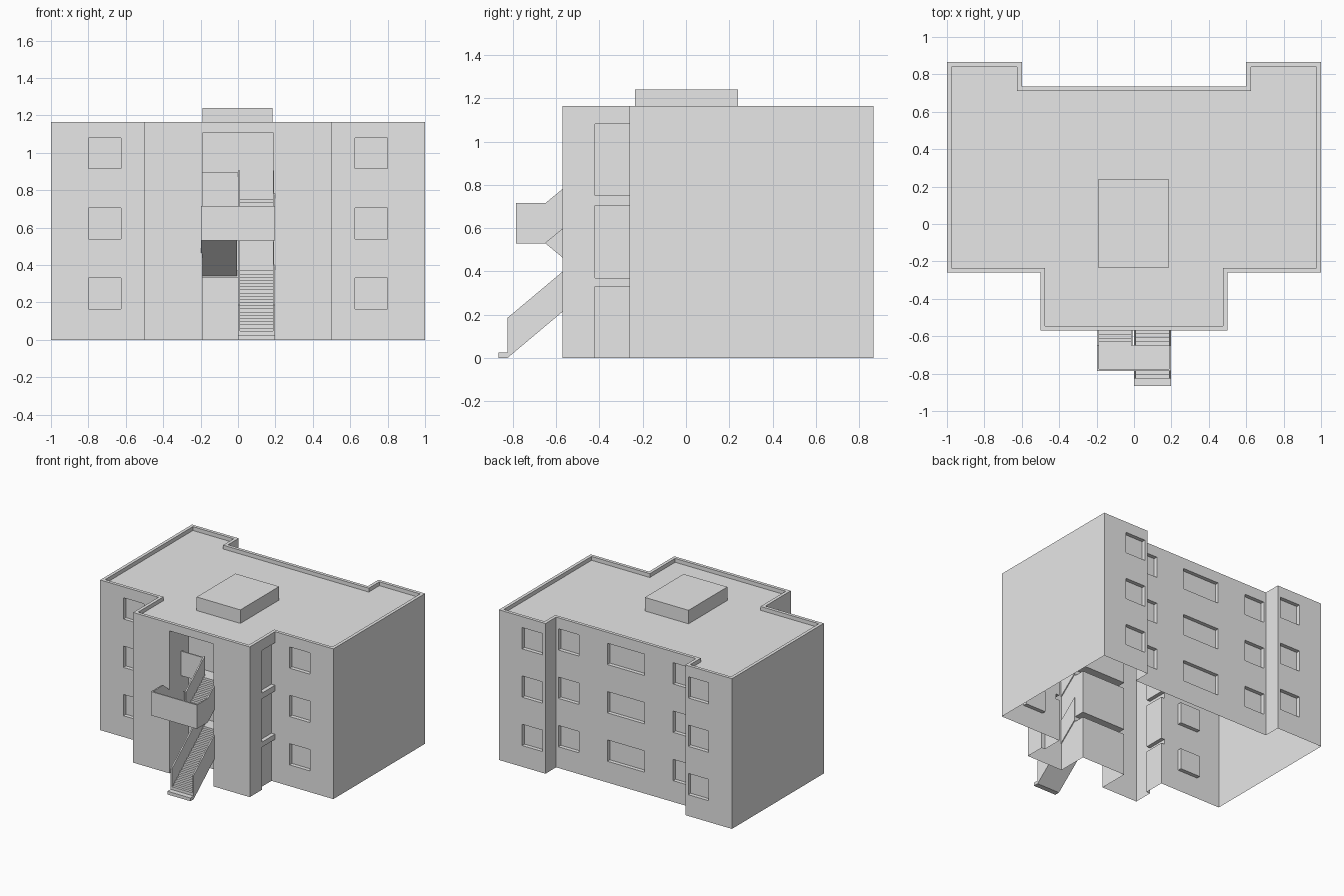
import bpy
import bmesh
from mathutils import Vector

cube = bpy.data.objects.get("Cube")
if cube:
    bpy.data.objects.remove(cube, do_unlink=True)

GREY = (0.8, 0.8, 0.8, 1.0)
concrete = bpy.data.materials.new("plain_grey")
concrete.use_nodes = True
concrete.diffuse_color = GREY
concrete.node_tree.nodes["Principled BSDF"].inputs["Base Color"].default_value = GREY


def finish(name, bm):
    bmesh.ops.recalc_face_normals(bm, faces=bm.faces)
    mesh = bpy.data.meshes.new(name)
    bm.to_mesh(mesh)
    bm.free()
    mesh.materials.append(concrete)
    obj = bpy.data.objects.new(name, mesh)
    bpy.context.scene.collection.objects.link(obj)
    return obj


def add_prism(bm, points, move):
    """Extrude a closed 3D outline along a vector."""
    face = bm.faces.new([bm.verts.new(p) for p in points])
    new = bmesh.ops.extrude_face_region(bm, geom=[face], use_keep_orig=True)["geom"]
    verts = [v for v in new if isinstance(v, bmesh.types.BMVert)]
    bmesh.ops.translate(bm, verts=verts, vec=Vector(move))


def add_box(bm, x, y, z):
    outline = [(x[0], y[0], z[0]), (x[1], y[0], z[0]), (x[1], y[1], z[0]), (x[0], y[1], z[0])]
    add_prism(bm, outline, (0, 0, z[1] - z[0]))


def boxes(name, *specs):
    bm = bmesh.new()
    for spec in specs:
        add_box(bm, *spec)
    return finish(name, bm)


def side_profile(bm, outline, x):
    """Extrude a (y, z) outline across x."""
    add_prism(bm, [(x[0], y, z) for y, z in outline], (x[1] - x[0], 0, 0))


# Main dimensions
TOP, ROOF, RIM = 1.165, 1.135, 0.025
FRONT, SHOULDER, BACK, NOTCH = -0.57, -0.26, 0.865, 0.735
CORRIDOR, CORE_BACK = -0.42, -0.335
CORE = (-0.19, 0.19)
DEPTH = 0.03
WINDOW_Z = [(0.165, 0.33), (0.54, 0.705), (0.915, 1.08)]
LEVEL_Z = [(-0.1, 0.33), (0.37, 0.705), (0.75, 1.08)]


def footprint(inset, z):
    half = [(0.5 - inset, FRONT + inset), (0.5 - inset, SHOULDER + inset),
            (1 - inset, SHOULDER + inset), (1 - inset, BACK - inset),
            (0.6 + inset, BACK - inset), (0.6 + inset, NOTCH - inset)]
    return [(x, y, z) for x, y in half] + [(-x, y, z) for x, y in reversed(half)]


def mirrored(span):
    return [span, (-span[1], -span[0])]


# Building shell
bm = bmesh.new()
add_prism(bm, footprint(0, 0), (0, 0, TOP))
building = finish("building_shell", bm)

# Cutters: sunken roof, windows, stair core and its floors, side recesses
bm = bmesh.new()
add_prism(bm, footprint(RIM, ROOF), (0, 0, 0.2))
cutters = [finish("roof_cutter", bm)]

openings = []
for z in WINDOW_Z:
    for x in mirrored((0.625, 0.8)):
        openings.append((x, (SHOULDER - 0.03, SHOULDER + DEPTH), z))
        openings.append((x, (BACK - DEPTH, BACK + 0.03), z))
    for x in mirrored((0.405, 0.58)) + [(-0.16, 0.16)]:
        openings.append((x, (NOTCH - DEPTH, NOTCH + 0.03), z))
cutters.append(boxes("window_cutter", *openings))
cutters.append(boxes("core_cutter", (CORE, (FRONT - 0.1, CORRIDOR), (-0.1, 1.105))))
floors = [(CORE, (CORRIDOR - 0.05, CORE_BACK), z) for z in LEVEL_Z[:2]]
floors.append((CORE, (CORRIDOR - 0.05, CORE_BACK), (0.75, 1.105)))
cutters.append(boxes("floor_cutter", *floors))
recesses = [(x, (CORRIDOR, SHOULDER), z) for z in LEVEL_Z for x in mirrored((0.47, 0.55))]
cutters.append(boxes("side_recess_cutter", *recesses))

for cutter in cutters:
    cutter.hide_render = True
    mod = building.modifiers.new(cutter.name, "BOOLEAN")
    mod.operation = "DIFFERENCE"
    mod.solver = "EXACT"
    mod.object = cutter

bpy.context.view_layer.update()
graph = bpy.context.evaluated_depsgraph_get()
cut_mesh = bpy.data.meshes.new_from_object(building.evaluated_get(graph))
building.modifiers.clear()
building.data = cut_mesh
for cutter in cutters:
    bpy.data.objects.remove(cutter, do_unlink=True)

# The shell is open underneath
bm = bmesh.new()
bm.from_mesh(cut_mesh)
underside = [f for f in bm.faces if all(abs(v.co.z) < 0.001 for v in f.verts)]
bmesh.ops.delete(bm, geom=underside, context="FACES")
bm.to_mesh(cut_mesh)
bm.free()

# Roof housing
boxes("roof_housing", ((-0.19, 0.185), (-0.235, 0.24), (ROOF, 1.24)))

# Stair flights with solid side rails
SLAB, RAIL, THICK = 0.03, 0.155, 0.01


def flight(name, x, start, end, steps):
    (y0, z0), (y1, z1) = start, end
    run, rise = (y1 - y0) / steps, (z1 - z0) / steps
    outline = [(y0, z0 - SLAB), (y0, z0)]
    for i in range(steps):
        outline.append((y0 + i * run, z0 + (i + 1) * rise))
        outline.append((y0 + (i + 1) * run, z0 + (i + 1) * rise))
    outline.append((y1, z1 - SLAB))
    # drop the doubled start point
    outline.pop(1)
    bm = bmesh.new()
    side_profile(bm, outline, (x[0] + THICK, x[1] - THICK))
    rail = [(y0, z0 - SLAB), (y1, z1 - SLAB), (y1, z1 + RAIL), (y0, z0 + RAIL)]
    side_profile(bm, rail, (x[0], x[0] + THICK))
    side_profile(bm, rail, (x[1] - THICK, x[1]))
    finish(name, bm)


EDGE = 0.197
LANDING_Y, LANDING_Z, LANDING_FRONT = -0.65, 0.56, -0.785
flight("lower_flight", (0, EDGE), (-0.825, SLAB), (CORRIDOR, 0.37), 20)
flight("middle_flight", (-EDGE, -0.005), (CORRIDOR, 0.37), (LANDING_Y, LANDING_Z), 11)
flight("upper_flight", (0, EDGE), (LANDING_Y, LANDING_Z), (CORRIDOR, 0.75), 11)
boxes("bottom_step", ((0, EDGE), (-0.865, -0.825), (0, 0.025)))

# Half landing with parapet
wall_z = (LANDING_Z - SLAB, LANDING_Z + RAIL)
depth = (LANDING_FRONT + THICK, LANDING_Y)
boxes("landing",
      ((-EDGE + THICK, EDGE - THICK), depth, (LANDING_Z - SLAB, LANDING_Z)),
      ((-EDGE, EDGE), (LANDING_FRONT, LANDING_FRONT + THICK), wall_z),
      ((-EDGE, -EDGE + THICK), depth, wall_z),
      ((EDGE - THICK, EDGE), depth, wall_z))

# Guard wall at the top floor
boxes("top_floor_guard", ((-0.19, 0.01), (CORRIDOR - THICK, CORRIDOR), (0.705, 0.895)))
